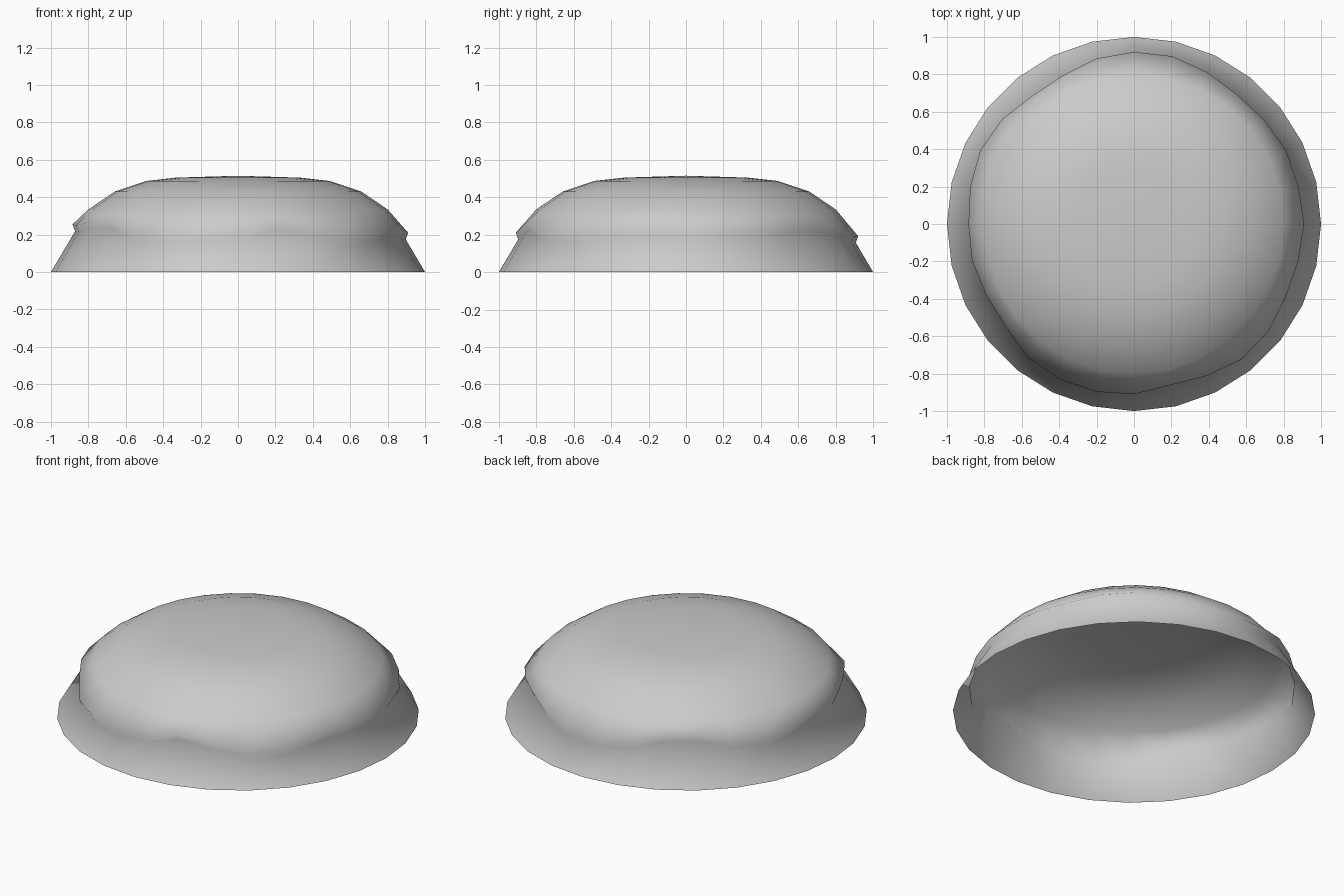
import bpy, bmesh
from math import sin, cos, tau

cube = bpy.data.objects.get("Cube")
if cube:
    bpy.data.objects.remove(cube)

mat = bpy.data.materials.new("light grey")
mat.use_nodes = True
GREY = (0.6, 0.6, 0.6, 1)
mat.diffuse_color = GREY
mat.node_tree.nodes["Principled BSDF"].inputs["Base Color"].default_value = GREY

# Radius of the drooping lip, counter-clockwise from +x
LIP = [.91, .902, .903, .89, .885, .9, .92, .92, .907, .88, .875, .9, .912, .898,
       .885, .888, .877, .877, .912, .92, .92, .91, .883, .9, .925, .92, .9, .9]
N = len(LIP)
# Dome profile above the lip: radius, height
DOME = [(.8, .335), (.66, .43), (.49, .487), (.33, .505)]
APEX = .515


def column(lip_r):
    """Profile of one segment: skirt foot, undercut, lip, dome."""
    lip_z = .255 - 1.8 * (lip_r - .885)
    under_z = lip_z - .035
    return [(1, 0), (1 - .59 * under_z, under_z), (lip_r, lip_z)] + DOME


# Open mound shell
bm = bmesh.new()
cols = []
for i, lip_r in enumerate(LIP):
    a = tau * i / N
    cols.append([bm.verts.new((r * cos(a), r * sin(a), z)) for r, z in column(lip_r)])
top = bm.verts.new((0, 0, APEX))
for i, c in enumerate(cols):
    d = cols[(i + 1) % N]
    for j in range(len(c) - 1):
        bm.faces.new((c[j], d[j], d[j + 1], c[j + 1]))
    bm.faces.new((c[-1], d[-1], top))
for f in bm.faces:
    f.smooth = True

mesh = bpy.data.meshes.new("mound_shell")
bm.to_mesh(mesh)
bm.free()
mesh.materials.append(mat)
bpy.context.collection.objects.link(bpy.data.objects.new("mound_shell", mesh))
